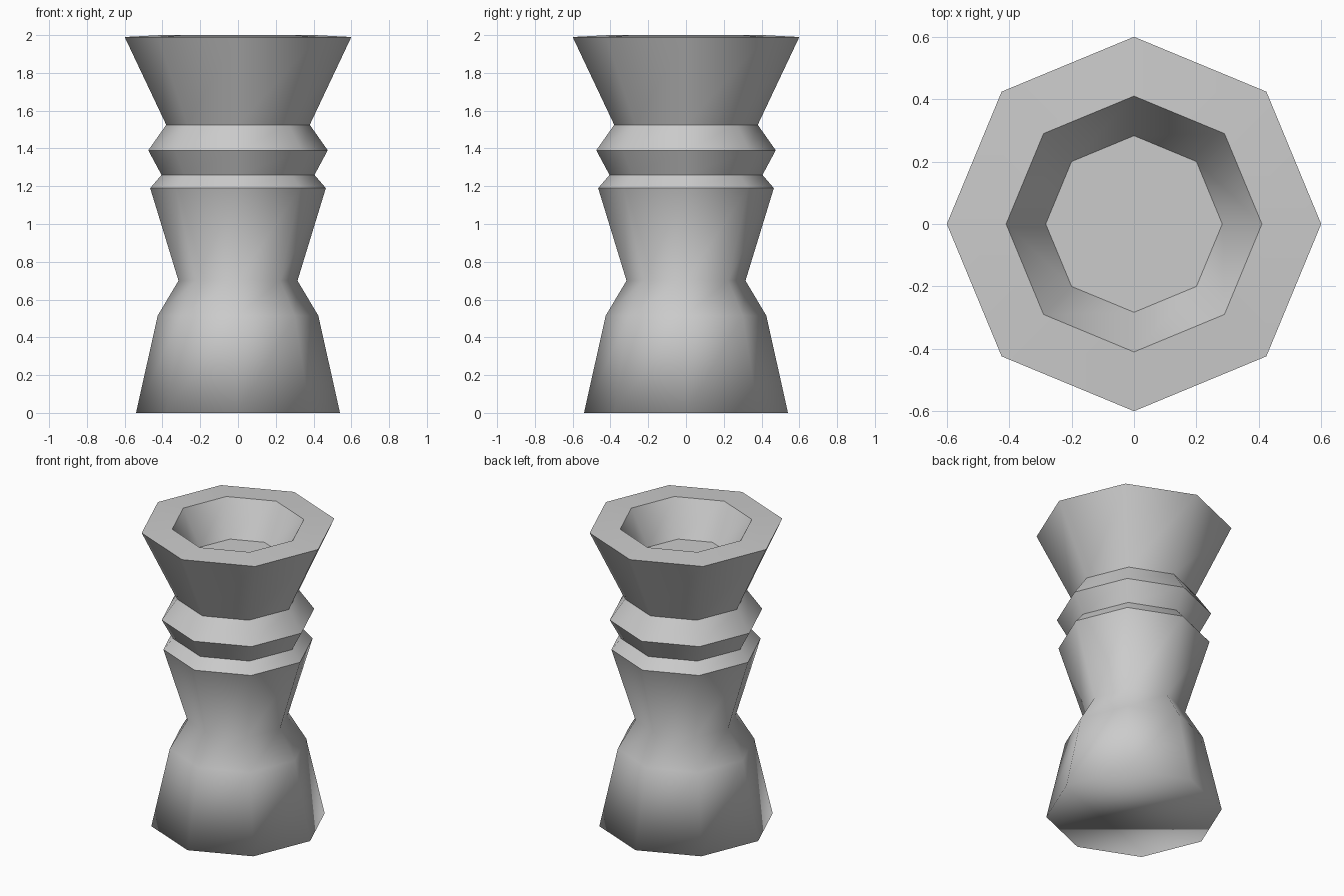
import bpy, bmesh, math

if "Cube" in bpy.data.objects:
    bpy.data.objects.remove(bpy.data.objects["Cube"], do_unlink=True)

SIDES = 8

# Plain grey material
grey = bpy.data.materials.new("plain_grey")
grey.use_nodes = True
color = (0.6, 0.6, 0.6, 1.0)
grey.diffuse_color = color
grey.node_tree.nodes["Principled BSDF"].inputs["Base Color"].default_value = color

# Turned profile from base to recess floor: radius, height, crisp edge
profile = [
    (0.54, 0.0, False),     # foot
    (0.425, 0.515, False),  # shoulder
    (0.315, 0.70, False),   # waist
    (0.465, 1.19, True),    # lower collar
    (0.405, 1.26, True),
    (0.475, 1.39, True),    # upper collar
    (0.38, 1.525, True),
    (0.60, 1.99, True),     # flared rim
    (0.41, 2.0, True),
    (0.283, 1.77, True),    # recess floor
]

bm = bmesh.new()
rings = []
for radius, z, crisp in profile:
    angles = [math.tau * i / SIDES for i in range(SIDES)]
    rings.append([bm.verts.new((radius * math.cos(a), radius * math.sin(a), z)) for a in angles])

# Walls between neighbouring rings
for low, high in zip(rings, rings[1:]):
    for i in range(SIDES):
        j = (i + 1) % SIDES
        bm.faces.new((low[i], low[j], high[j], high[i]))

# Base and recess floor
bm.faces.new(rings[0][::-1])
bm.faces.new(rings[-1])

# Smooth shading with crisp rings
for face in bm.faces:
    face.smooth = True
for ring, (radius, z, crisp) in zip(rings, profile):
    for i in range(SIDES):
        edge = bm.edges.get((ring[i], ring[(i + 1) % SIDES]))
        edge.smooth = not crisp

mesh = bpy.data.meshes.new("turned_tower")
bm.to_mesh(mesh)
bm.free()
mesh.materials.append(grey)
tower = bpy.data.objects.new("turned_tower", mesh)
bpy.context.collection.objects.link(tower)
